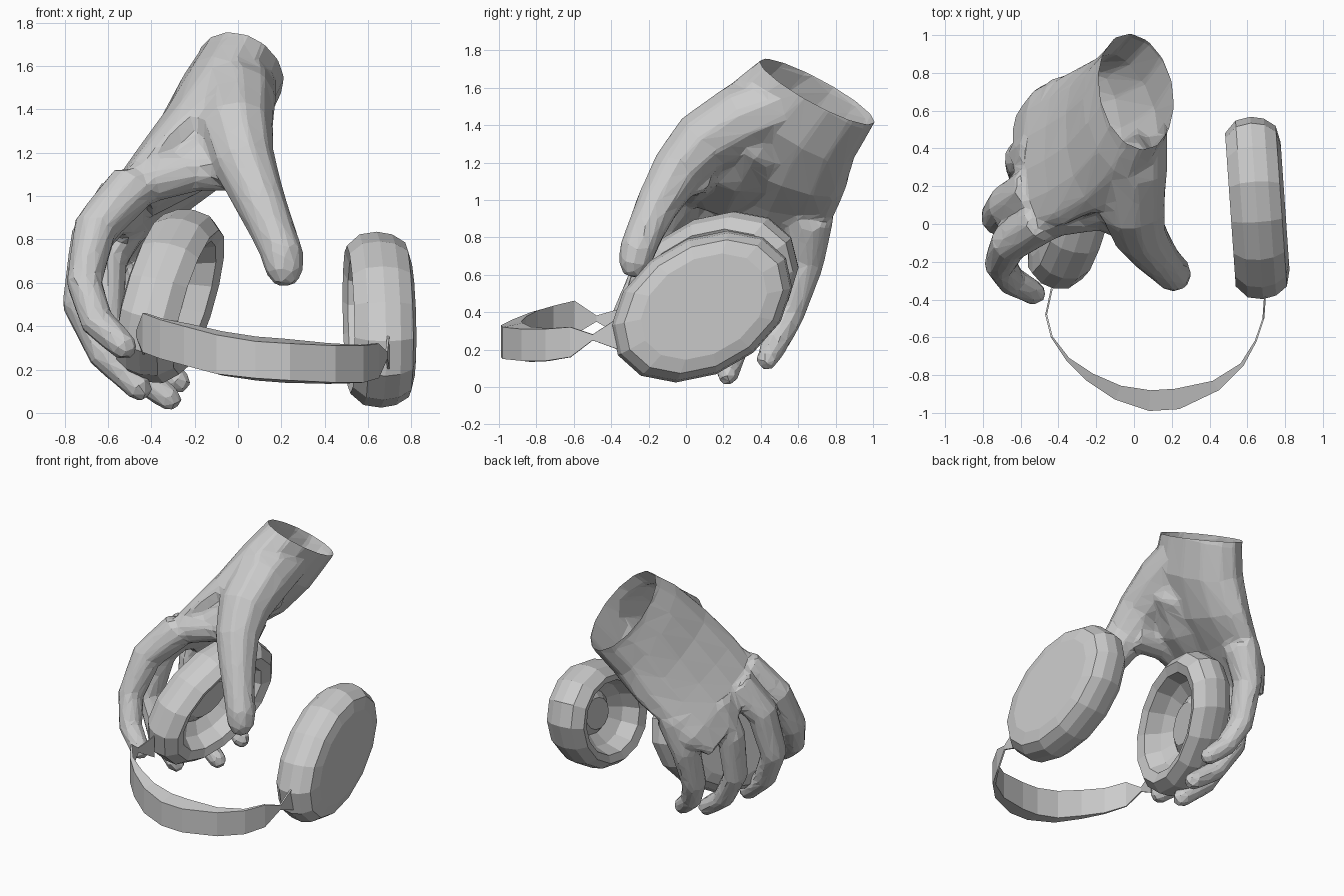
import bpy, bmesh
from math import cos, sin, tau, radians
from mathutils import Vector, Matrix

if "Cube" in bpy.data.objects:
    bpy.data.objects.remove(bpy.data.objects["Cube"])

grey = bpy.data.materials.new("pale_grey")
grey.use_nodes = True
grey.diffuse_color = (0.6, 0.6, 0.6, 1)
grey.node_tree.nodes["Principled BSDF"].inputs["Base Color"].default_value = (0.6, 0.6, 0.6, 1)


def finish(bm, name):
    bmesh.ops.recalc_face_normals(bm, faces=bm.faces)
    mesh = bpy.data.meshes.new(name)
    bm.to_mesh(mesh)
    bm.free()
    mesh.materials.append(grey)
    obj = bpy.data.objects.new(name, mesh)
    bpy.context.collection.objects.link(obj)
    return obj


def loft(bm, rings):
    """Skin a list of point loops with quads and cap both ends."""
    loops = [[bm.verts.new(p) for p in ring] for ring in rings]
    n = len(loops[0])
    for a, b in zip(loops, loops[1:]):
        for i in range(n):
            j = (i + 1) % n
            bm.faces.new((a[i], a[j], b[j], b[i]))
    bm.faces.new(loops[0])
    bm.faces.new(loops[-1])


def limb(bm, stations, wide=(0, 1, -0.3), sides=10):
    """Tube through (x, y, z, half width, half thickness) stations."""
    pts = [Vector(s[:3]) for s in stations]
    rings = []
    for i, s in enumerate(stations):
        along = (pts[min(i + 1, len(pts) - 1)] - pts[max(i - 1, 0)]).normalized()
        side = Vector(wide)
        side = (side - along * side.dot(along)).normalized()
        up = side.cross(along)
        rings.append([pts[i] + side * s[3] * cos(tau * k / sides) + up * s[-1] * sin(tau * k / sides)
                      for k in range(sides)])
    loft(bm, rings)


def digit(bm, stations, wide=(0, 1, -0.3)):
    """Limb with a rounded tip."""
    a, b = Vector(stations[-2][:3]), Vector(stations[-1][:3])
    r = stations[-1][3]
    tip = b + (b - a).normalized() * r * 0.7
    limb(bm, stations + [(*tip, r * 0.55)], wide)


# Hand: palm, web, thumb and fingers blended into one faceted skin
bm = bmesh.new()
limb(bm, [(0.07, 0.86, 1.85, 0.33, 0.21), (0.01, 0.7, 1.57, 0.35, 0.21),
          (-0.07, 0.57, 1.42, 0.39, 0.22), (-0.21, 0.46, 1.22, 0.43, 0.19),
          (-0.37, 0.39, 1.06, 0.43, 0.14), (-0.5, 0.34, 0.92, 0.42, 0.11),
          (-0.58, 0.28, 0.82, 0.36, 0.08)],
     wide=(-0.08, 0.87, -0.47), sides=14)
# Thumb muscle, then the web towards the index knuckle
limb(bm, [(-0.06, 0.5, 1.42, 0.2, 0.12), (-0.02, 0.32, 1.32, 0.22, 0.14),
          (-0.18, 0.23, 1.16, 0.24, 0.12), (-0.45, 0.17, 1.0, 0.22, 0.1)])
limb(bm, [(0.03, 0.03, 1.13, 0.11), (-0.2, 0.06, 1.12, 0.1), (-0.48, 0.02, 1.05, 0.1)])
# Thumb
digit(bm, [(0.0, 0.55, 1.52, 0.18), (-0.02, 0.3, 1.43, 0.2), (-0.01, 0.08, 1.3, 0.175),
           (0.03, -0.05, 1.15, 0.145), (0.1, -0.15, 0.98, 0.12), (0.16, -0.215, 0.84, 0.105),
           (0.205, -0.26, 0.73, 0.1), (0.215, -0.275, 0.65, 0.088)], (1, 0, 0.2))
# Index, middle, ring and little fingers
digit(bm, [(-0.48, 0.02, 1.05, 0.12), (-0.66, -0.1, 0.85, 0.105), (-0.71, -0.21, 0.6, 0.095, 0.085),
           (-0.65, -0.3, 0.42, 0.08), (-0.52, -0.37, 0.3, 0.065)])
digit(bm, [(-0.53, 0.19, 1.0, 0.12), (-0.68, 0.1, 0.8, 0.11, 0.1), (-0.73, 0.04, 0.5, 0.1, 0.085),
           (-0.62, -0.02, 0.27, 0.085, 0.075), (-0.45, -0.06, 0.11, 0.065)])
digit(bm, [(-0.5, 0.39, 0.92, 0.12), (-0.6, 0.34, 0.7, 0.105, 0.09), (-0.6, 0.29, 0.4, 0.095, 0.08),
           (-0.48, 0.25, 0.19, 0.08, 0.07), (-0.31, 0.22, 0.06, 0.06)])
digit(bm, [(-0.37, 0.66, 0.9, 0.13, 0.12), (-0.44, 0.63, 0.67, 0.11, 0.09), (-0.45, 0.55, 0.4, 0.09, 0.08),
           (-0.38, 0.48, 0.24, 0.075, 0.07), (-0.27, 0.43, 0.14, 0.06)])
hand = finish(bm, "hand")
remesh = hand.modifiers.new("blend", "REMESH")
remesh.mode = "VOXEL"
remesh.voxel_size = 0.02
soften = hand.modifiers.new("soften", "SMOOTH")
soften.iterations = 5
reduce = hand.modifiers.new("facets", "DECIMATE")
reduce.ratio = 0.06
blended = bpy.data.meshes.new_from_object(hand.evaluated_get(bpy.context.evaluated_depsgraph_get()))
hand.modifiers.clear()

# Slice the forearm to leave the open, slanted wrist
bm = bmesh.new()
bm.from_mesh(blended)
bmesh.ops.bisect_plane(bm, geom=bm.verts[:] + bm.edges[:] + bm.faces[:],
                       plane_co=(0.01, 0.7, 1.58), plane_no=(0.38, 0.57, 1), clear_outer=True)
for face in bm.faces:
    face.smooth = False
bm.to_mesh(hand.data)
bm.free()


# Ear cups: oval shells with a padded rim and a recessed speaker
PROFILE = [(0.7, 0.15), (0.88, 0.13), (0.97, 0.07), (1, 0), (0.97, -0.08), (0.84, -0.14),
           (0.7, -0.12), (0.6, -0.02), (0.42, 0.04), (0.3, 0.0), (0.12, 0.0)]


def ear_cup(name, centre, outward, yaw, pitch, sides=14):
    bm = bmesh.new()
    loft(bm, [[(outward * d, 0.52 * r * cos(tau * k / sides), 0.36 * r * sin(tau * k / sides))
               for k in range(sides)] for r, d in PROFILE])
    turn = (Matrix.Translation(centre) @ Matrix.Rotation(radians(yaw), 4, "Z")
            @ Matrix.Rotation(radians(pitch), 4, "Y") @ Matrix.Rotation(radians(30), 4, "X"))
    bm.transform(turn)
    return finish(bm, name)


ear_cup("left_ear_cup", (0.65, 0.085, 0.43), 1, 4, 0)
ear_cup("right_ear_cup", (-0.315, 0.13, 0.54), -1, -11, 12)

# Headband: x, y, bottom, top, thickness; pinched where it meets each cup
BAND = [(-0.44, -0.34, 0.27, 0.42, 0.01), (-0.47, -0.48, 0.35, 0.38, 0.01),
        (-0.44, -0.6, 0.28, 0.46, 0.01), (-0.36, -0.72, 0.25, 0.43, 0.02),
        (-0.25, -0.83, 0.22, 0.4, 0.05), (-0.1, -0.93, 0.18, 0.36, 0.08),
        (0.08, -0.99, 0.16, 0.33, 0.11), (0.24, -0.98, 0.15, 0.32, 0.11),
        (0.45, -0.88, 0.14, 0.31, 0.06), (0.58, -0.75, 0.14, 0.31, 0.02),
        (0.65, -0.62, 0.16, 0.32, 0.01), (0.69, -0.5, 0.25, 0.28, 0.01),
        (0.7, -0.36, 0.2, 0.37, 0.01)]
rings = []
for x, y, low, high, thick in BAND:
    inward = (Vector((0.12, -0.4)) - Vector((x, y))).normalized() * thick
    rings.append([(x, y, low), (x, y, high),
                  (x + inward.x, y + inward.y, high + thick * 0.2),
                  (x + inward.x, y + inward.y, low - thick * 0.1)])
bm = bmesh.new()
loft(bm, rings)
finish(bm, "headband")
